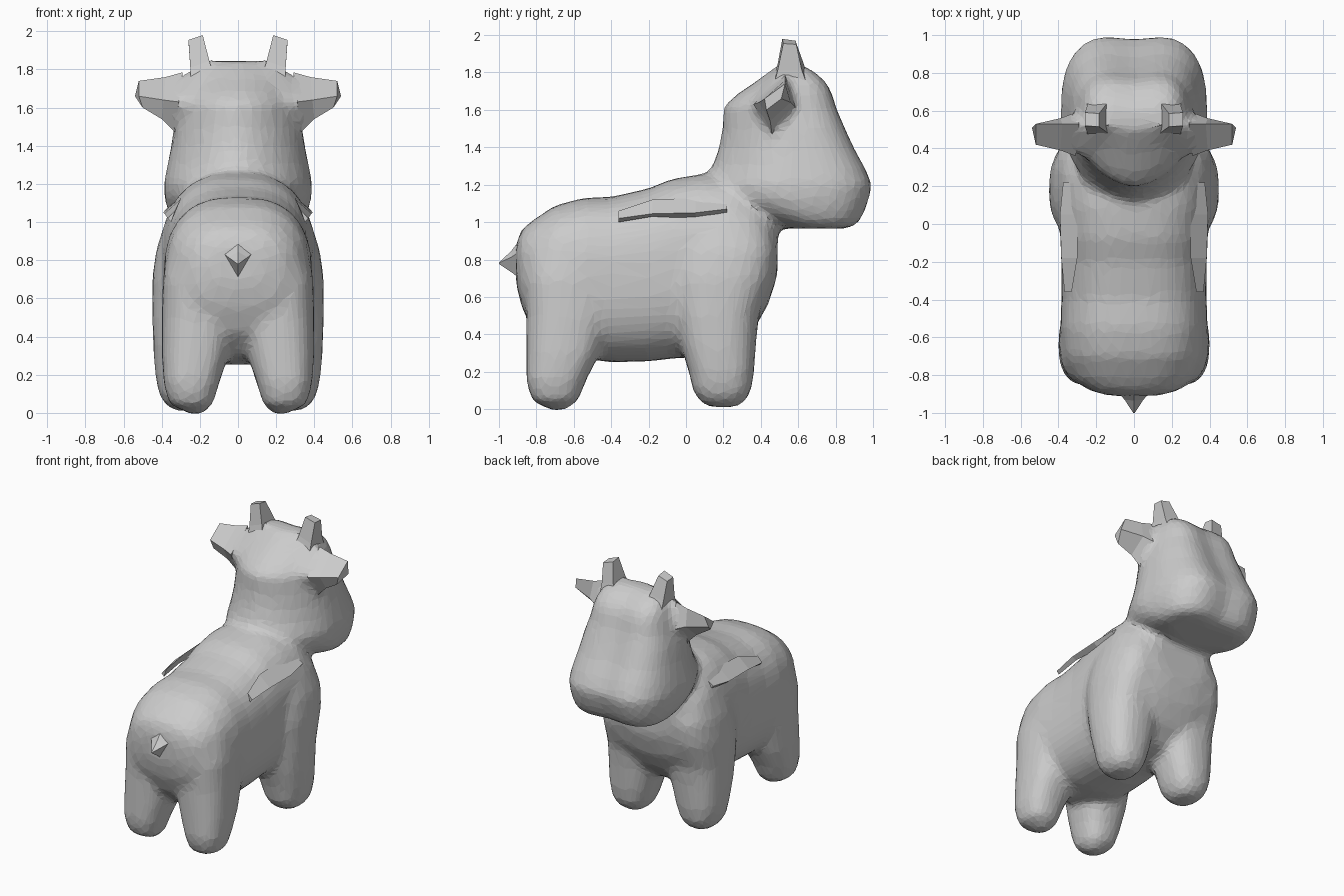
import bpy, bmesh
from math import cos, sin, pi, copysign, exp


def spow(v, e):
    return copysign(abs(v) ** e, v)


def loft(bm, rings):
    """Skin a list of equal-length point rings and cap both ends."""
    vs = [[bm.verts.new(p) for p in r] for r in rings]
    n = len(vs[0])
    for a, b in zip(vs, vs[1:]):
        for i in range(n):
            bm.faces.new((a[i], a[(i + 1) % n], b[(i + 1) % n], b[i]))
    bm.faces.new(vs[0])
    bm.faces.new(vs[-1])


def finish(bm, name):
    bmesh.ops.recalc_face_normals(bm, faces=bm.faces[:])
    me = bpy.data.meshes.new(name)
    bm.to_mesh(me)
    bm.free()
    ob = bpy.data.objects.new(name, me)
    bpy.context.collection.objects.link(ob)
    return ob


def upright(z, x0, x1, y0, y1, e_back=2.5, e_front=2.5, dent=0.0, n=40):
    """Horizontal rounded section; back (-y) and front halves differ."""
    cx, cy, rx, ry = (x0 + x1) / 2, (y0 + y1) / 2, (x1 - x0) / 2, (y1 - y0) / 2
    pts = []
    for i in range(n):
        a = 2 * pi * i / n
        e = 2 / (e_front if sin(a) > 0 else e_back)
        x = cx + rx * spow(cos(a), e)
        y = cy + ry * spow(sin(a), e)
        if sin(a) > 0:
            y -= dent * exp(-(x / 0.12) ** 2)
        pts.append((x, y, z))
    return pts


def across(y, z0, z1, hw, e=2.6, n=40):
    """Vertical rounded section of the trunk."""
    c, r = (z0 + z1) / 2, (z1 - z0) / 2
    return [(hw * spow(cos(2 * pi * i / n), 2 / e), y,
             c + r * spow(sin(2 * pi * i / n), 2 / e)) for i in range(n)]


bm = bmesh.new()

# Trunk: y, bottom, top, half width
trunk = [(-.91, .68, .88, .13), (-.88, .55, .96, .24), (-.82, .42, 1.01, .32),
         (-.7, .30, 1.09, .375), (-.55, .27, 1.13, .39), (-.4, .25, 1.135, .385),
         (-.2, .255, 1.18, .385), (-.08, .27, 1.23, .39), (.1, .28, 1.26, .40),
         (.25, .31, 1.24, .41), (.36, .42, 1.16, .39), (.44, .56, 1.1, .33),
         (.49, .72, 1.04, .22)]
loft(bm, [across(*s) for s in trunk])

# Head and neck: z, half width, back y, front y
head = [(.965, .27, .55, .88), (.99, .33, .42, .935), (1.05, .365, .25, .97),
        (1.12, .385, .12, .995), (1.2, .39, .08, 1.015), (1.3, .37, .14, .97),
        (1.4, .35, .175, .915), (1.5, .335, .195, .87), (1.62, .305, .2, .82),
        (1.68, .29, .265, .805), (1.75, .265, .37, .77), (1.81, .23, .45, .70),
        (1.845, .16, .5, .63)]
loft(bm, [upright(z, -w, w, a, b, 1.75, 3.0, .035) for z, w, a, b in head])

# Legs: z, inner x, outer x, back y, front y
front_leg = [(.01, .2, .33, .12, .27), (.045, .16, .385, .07, .32), (.1, .13, .415, .035, .35),
             (.2, .1, .435, .015, .365), (.35, .06, .445, -.03, .375), (.5, .03, .45, -.06, .39),
             (.7, .01, .45, -.09, .465), (.85, .01, .43, -.07, .485), (1.02, .05, .375, 0, .43)]
rear_leg = [(-.01, .19, .25, -.72, -.65), (.045, .13, .36, -.825, -.575), (.15, .1, .39, -.855, -.535),
            (.3, .05, .40, -.855, -.46), (.5, .01, .40, -.855, -.40),
            (.7, 0, .395, -.865, -.38), (.92, .03, .355, -.8, -.4)]

# Ear and horn roots flare out of the skull; four corner points per section
ear = [[(.18, .31, 1.62), (.24, .49, 1.38), (.22, .68, 1.58), (.14, .52, 1.86)],
       [(.31, .36, 1.63), (.33, .46, 1.47), (.31, .59, 1.61), (.29, .53, 1.785)],
       [(.39, .39, 1.64), (.40, .45, 1.54), (.39, .56, 1.64), (.38, .53, 1.76)],
       [(.52, .42, 1.66), (.50, .43, 1.60), (.54, .51, 1.66), (.52, .53, 1.74)]]
horn = [[(.12, .46, 1.74), (.25, .46, 1.70), (.25, .66, 1.70), (.12, .66, 1.74)],
        [(.15, .49, 1.845), (.25, .49, 1.81), (.25, .62, 1.81), (.15, .63, 1.845)],
        [(.185, .515, 1.98), (.26, .52, 1.955), (.26, .59, 1.95), (.185, .585, 1.97)]]


def mirrored(rings, s):
    return [[(s * x, y, z) for x, y, z in r] for r in rings]


for s in (1, -1):
    for leg in (front_leg, rear_leg):
        loft(bm, [upright(z, s * a, s * b, c, d) for z, a, b, c, d in leg])
    loft(bm, mirrored(ear[:3], s))

# Fuse into one skin, soften the joins, reduce to facets
body = finish(bm, "body")
m = body.modifiers.new("fuse", 'REMESH')
m.mode, m.voxel_size = 'VOXEL', .02
m = body.modifiers.new("soften", 'SMOOTH')
m.factor, m.iterations = .5, 22
m = body.modifiers.new("facets", 'DECIMATE')
m.ratio = .1

# Sharp low-poly ears, horns and the shoulder ridges
ridge = [[(.33, -.36, 1.06), (.368, -.36, 1.02), (.35, -.36, 1.0)],
         [(.30, -.18, 1.12), (.385, -.18, 1.045), (.35, -.18, 1.03)],
         [(.30, .05, 1.13), (.392, .05, 1.05), (.35, .05, 1.02)],
         [(.33, .22, 1.1), (.375, .22, 1.07), (.35, .22, 1.04)]]
for side, s in (("right", 1), ("left", -1)):
    for name, rings in (("horn", horn), ("ear", ear[1:]), ("shoulder_ridge", ridge)):
        b = bmesh.new()
        loft(b, mirrored(rings, s))
        finish(b, name + "_" + side)

# Short pointed tail
tail = [[(.13, -.84, .88), (0, -.82, .64), (-.13, -.84, .88), (0, -.84, .97)],
        [(.05, -.93, .815), (0, -.93, .73), (-.05, -.93, .815), (0, -.935, .845)],
        [(.004, -1, .782), (0, -1, .776), (-.004, -1, .782), (0, -1, .784)]]
b = bmesh.new()
loft(b, tail)
finish(b, "tail")
